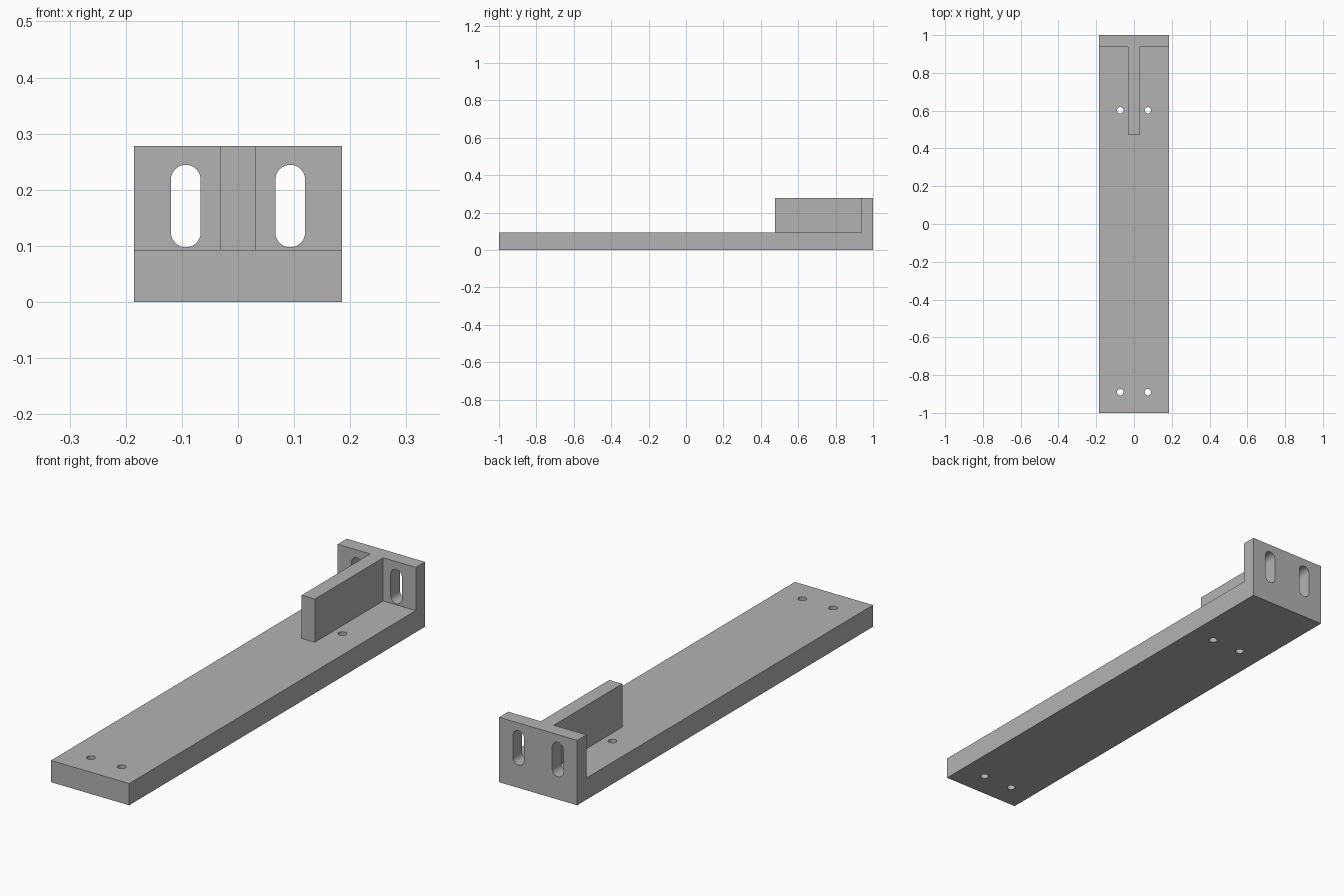
import bpy
import bmesh
import math

cube = bpy.data.objects.get("Cube")
if cube:
    bpy.data.objects.remove(cube, do_unlink=True)

# Main dimensions
HALF_W, BASE_H, WALL_H = 0.185, 0.093, 0.278
WALL_Y, RIB_Y, RIB_HALF = 0.938, 0.475, 0.031
SLOT_X, SLOT_R, SLOT_LOW, SLOT_HIGH = 0.093, 0.0265, 0.124, 0.218
HOLE_X, HOLE_R = 0.073, 0.017

grey = bpy.data.materials.new("plain grey")
grey.use_nodes = True
colour = (0.45, 0.45, 0.45, 1)
grey.diffuse_color = colour
grey.node_tree.nodes["Principled BSDF"].inputs["Base Color"].default_value = colour


def prism(name, outline, offset):
    """Extrude a closed outline of 3D points along an offset."""
    bm = bmesh.new()
    face = bm.faces.new([bm.verts.new(p) for p in outline])
    grown = bmesh.ops.extrude_face_region(bm, geom=[face])
    verts = [v for v in grown["geom"] if isinstance(v, bmesh.types.BMVert)]
    bmesh.ops.translate(bm, vec=offset, verts=verts)
    bmesh.ops.recalc_face_normals(bm, faces=bm.faces)
    mesh = bpy.data.meshes.new(name)
    bm.to_mesh(mesh)
    bm.free()
    mesh.materials.append(grey)
    obj = bpy.data.objects.new(name, mesh)
    bpy.context.collection.objects.link(obj)
    return obj


def arc(radius, start, end, steps):
    return [(radius * math.cos(start + (end - start) * i / steps),
             radius * math.sin(start + (end - start) * i / steps))
            for i in range(steps + 1)]


# Base plate and end wall as one L-shaped profile
profile = [(-1, 0), (1, 0), (1, WALL_H), (WALL_Y, WALL_H),
           (WALL_Y, BASE_H), (-1, BASE_H)]
bracket = prism("bracket", [(-HALF_W, y, z) for y, z in profile],
                (2 * HALF_W, 0, 0))

# Central stiffening rib, sunk into the plate and wall before joining
sink = 0.03
rib = prism("rib", [(-RIB_HALF, RIB_Y, BASE_H - sink),
                    (-RIB_HALF, WALL_Y + sink, BASE_H - sink),
                    (-RIB_HALF, WALL_Y + sink, WALL_H),
                    (-RIB_HALF, RIB_Y, WALL_H)], (2 * RIB_HALF, 0, 0))
tools = [(rib, "UNION")]

for side in (-1, 1):
    # Rounded slots through the end wall
    ends = [(x, z + SLOT_HIGH) for x, z in arc(SLOT_R, 0, math.pi, 16)]
    ends += [(x, z + SLOT_LOW) for x, z in arc(SLOT_R, math.pi, 2 * math.pi, 16)]
    slot = prism("slot_cutter", [(side * SLOT_X + x, WALL_Y - 0.05, z)
                                 for x, z in ends], (0, 0.2, 0))
    tools.append((slot, "DIFFERENCE"))
    # Screw holes through the plate
    for hole_y in (-0.89, 0.602):
        ring = arc(HOLE_R, 0, 2 * math.pi, 32)[:-1]
        hole = prism("hole_cutter", [(side * HOLE_X + x, hole_y + y, -0.05)
                                     for x, y in ring], (0, 0, 0.2))
        tools.append((hole, "DIFFERENCE"))

# Join the rib and cut the openings
for tool, operation in tools:
    mod = bracket.modifiers.new(tool.name, "BOOLEAN")
    mod.operation = operation
    mod.solver = "EXACT"
    mod.object = tool
bpy.context.view_layer.objects.active = bracket
bracket.select_set(True)
for mod in list(bracket.modifiers):
    bpy.ops.object.modifier_apply(modifier=mod.name)
for tool, _ in tools:
    bpy.data.objects.remove(tool, do_unlink=True)

# Smooth the bores, keep the edges sharp
bpy.ops.object.shade_smooth_by_angle(angle=math.radians(30))
